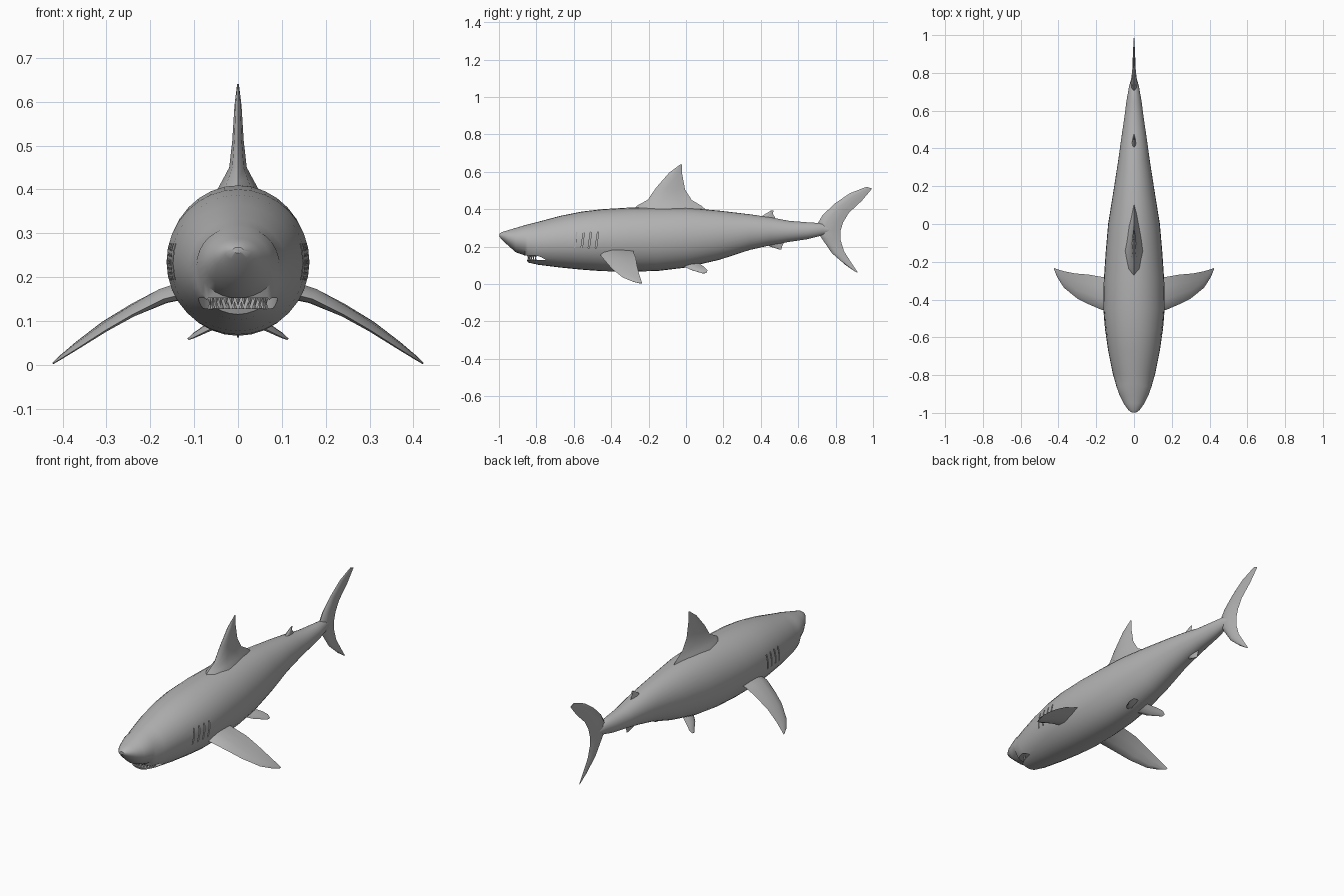
import bpy, bmesh
from math import cos, sin, tau, radians
from mathutils import Vector, Matrix

cube = bpy.data.objects.get("Cube")
if cube:
    bpy.data.objects.remove(cube, do_unlink=True)

# One plain grey skin colour
GREY = (0.45, 0.45, 0.45, 1)
skin = bpy.data.materials.new("grey_skin")
skin.use_nodes = True
skin.diffuse_color = GREY
for node in skin.node_tree.nodes:
    if node.type == "BSDF_PRINCIPLED":
        node.inputs["Base Color"].default_value = GREY


def make_object(name, bm):
    """Turn a bmesh into a grey object and select it."""
    bmesh.ops.recalc_face_normals(bm, faces=bm.faces)
    mesh = bpy.data.meshes.new(name)
    bm.to_mesh(mesh)
    bm.free()
    mesh.materials.append(skin)
    obj = bpy.data.objects.new(name, mesh)
    bpy.context.collection.objects.link(obj)
    bpy.ops.object.select_all(action="DESELECT")
    obj.select_set(True)
    bpy.context.view_layer.objects.active = obj
    return obj


def smooth(obj):
    bpy.ops.object.shade_smooth_by_angle(angle=radians(35))
    return obj


def loft(name, rings):
    """Skin a list of equal-sized closed rings and cap both ends."""
    bm = bmesh.new()
    loops = [[bm.verts.new(p) for p in ring] for ring in rings]
    for a, b in zip(loops, loops[1:]):
        for i in range(len(a)):
            j = (i + 1) % len(a)
            bm.faces.new((a[i], a[j], b[j], b[i]))
    bm.faces.new(loops[0])
    bm.faces.new(loops[-1])
    return make_object(name, bm)


# Fin cross-section: position along the chord, relative thickness
LENS = [(0, 0), (.1, .65), (.35, 1), (.7, .6), (1, 0),
        (.7, -.6), (.35, -1), (.1, -.65)]


def fin(name, stations, normal):
    """Loft a fin from (leading point, trailing point, half thickness)."""
    normal = Vector(normal).normalized()
    rings = []
    for lead, trail, thick in stations:
        lead, trail = Vector(lead), Vector(trail)
        rings.append([lead.lerp(trail, u) + normal * thick * w for u, w in LENS])
    return smooth(loft(name, rings))


def upright_fin(name, stations):
    """Fin in the middle plane, from (lead y, z, trail y, z, half thickness)."""
    return fin(name, [((0, a, b), (0, c, d), t) for a, b, c, d, t in stations], (1, 0, 0))


def cut(target, bm):
    """Carve a shape out of the target."""
    cutter = make_object("cutter", bm)
    cutter.hide_render = True
    target.select_set(True)
    bpy.context.view_layer.objects.active = target
    mod = target.modifiers.new("cut", "BOOLEAN")
    mod.object = cutter
    mod.solver = "EXACT"
    bpy.ops.object.modifier_apply(modifier=mod.name)
    bpy.data.objects.remove(cutter, do_unlink=True)


# Body: y, top, bottom, half width from snout to tail root
BODY = [
    (-.998, .268, .255, .012), (-.985, .278, .237, .03), (-.95, .288, .205, .055),
    (-.91, .3, .17, .075), (-.86, .315, .152, .093), (-.845, .319, .115, .097),
    (-.79, .333, .103, .113), (-.67, .365, .088, .137), (-.56, .387, .077, .153),
    (-.45, .4, .069, .163), (-.3, .409, .066, .16), (-.15, .41, .07, .15),
    (0, .408, .088, .137), (.18, .392, .13, .108), (.34, .373, .182, .083),
    (.45, .357, .207, .068), (.55, .338, .225, .053), (.65, .33, .24, .04),
    (.73, .325, .26, .026), (.79, .3, .275, .008)]
SIDES = 32
body = loft("body", [
    [(w * cos(tau * i / SIDES), y, (top + low) / 2 + (top - low) / 2 * sin(tau * i / SIDES))
     for i in range(SIDES)] for y, top, low, w in BODY])

# Mouth slot
bm = bmesh.new()
bmesh.ops.create_cone(bm, cap_ends=True, segments=32, radius1=.09, radius2=.09, depth=.024,
                      matrix=Matrix.Translation((0, -.79, .14)))
cut(body, bm)

# Gill slits on both sides
bm = bmesh.new()
for side in (-1, 1):
    for k in range(4):
        place = Matrix.Translation((side * .155, -.59 + .038 * k, .235))
        tilt = Matrix.Rotation(radians(-8), 4, "X")
        bmesh.ops.create_cube(bm, size=1, matrix=place @ tilt @ Matrix.Diagonal((.03, .007, .085, 1)))
cut(body, bm)
bpy.ops.object.select_all(action="DESELECT")
body.select_set(True)
bpy.context.view_layer.objects.active = body
smooth(body)

# Teeth in two curved rows
for name, base, direction, count in (("upper_teeth", .153, -1, 13), ("lower_teeth", .127, 1, 12)):
    bm = bmesh.new()
    for k in range(count):
        a = radians(15 + 150 * k / (count - 1))
        spot = Matrix.Translation((.066 * cos(a), -.79 - .054 * sin(a), base + direction * .009))
        turn = Matrix.Rotation(0 if direction > 0 else radians(180), 4, "X")
        bmesh.ops.create_cone(bm, cap_ends=True, segments=4, radius1=.006, radius2=0,
                              depth=.018, matrix=spot @ turn)
    make_object(name, bm)

# Fins along the middle
upright_fin("dorsal_fin", [
    (-.3, .38, .14, .37, .06), (-.26, .42, .08, .42, .036), (-.205, .45, .03, .45, .02),
    (-.16, .515, -.005, .505, .013), (-.09, .595, -.02, .585, .008), (-.03, .64, -.022, .64, .002)])
upright_fin("rear_dorsal_fin", [
    (.38, .345, .49, .33, .014), (.42, .372, .465, .375, .008), (.455, .393, .468, .393, .002)])
upright_fin("anal_fin", [
    (.41, .225, .53, .235, .014), (.45, .2, .515, .205, .008), (.495, .186, .51, .186, .002)])
upright_fin("tail_fin", [
    (.965, .52, .995, .51, .002), (.875, .485, .94, .445, .006), (.795, .43, .87, .38, .009),
    (.73, .368, .84, .33, .014), (.69, .3, .825, .28, .02), (.725, .245, .825, .24, .014),
    (.78, .165, .845, .175, .009), (.855, .1, .88, .12, .006), (.905, .066, .92, .06, .002)])

# Paired fins: lead x, y, z, trail x, y, z, half thickness
PECTORAL = [
    (.11, -.46, .165, .1, -.28, .19, .022), (.17, -.455, .15, .17, -.28, .17, .018),
    (.24, -.425, .115, .24, -.268, .14, .012), (.3, -.395, .08, .31, -.262, .098, .009),
    (.37, -.338, .035, .37, -.25, .052, .006), (.405, -.285, .013, .405, -.24, .022, .004),
    (.421, -.245, .003, .423, -.234, .004, .002)]
PELVIC = [
    (.03, -.02, .1, .03, .07, .11, .012), (.07, .02, .078, .075, .1, .09, .008),
    (.1, .07, .063, .1, .115, .074, .005), (.113, .09, .057, .115, .11, .06, .002)]
for side, word in ((1, "left"), (-1, "right")):
    for name, table in (("pectoral_fin", PECTORAL), ("pelvic_fin", PELVIC)):
        stations = [((side * a, b, c), (side * d, e, f), t) for a, b, c, d, e, f, t in table]
        fin(f"{word}_{name}", stations, (side * .45, 0, .9))
